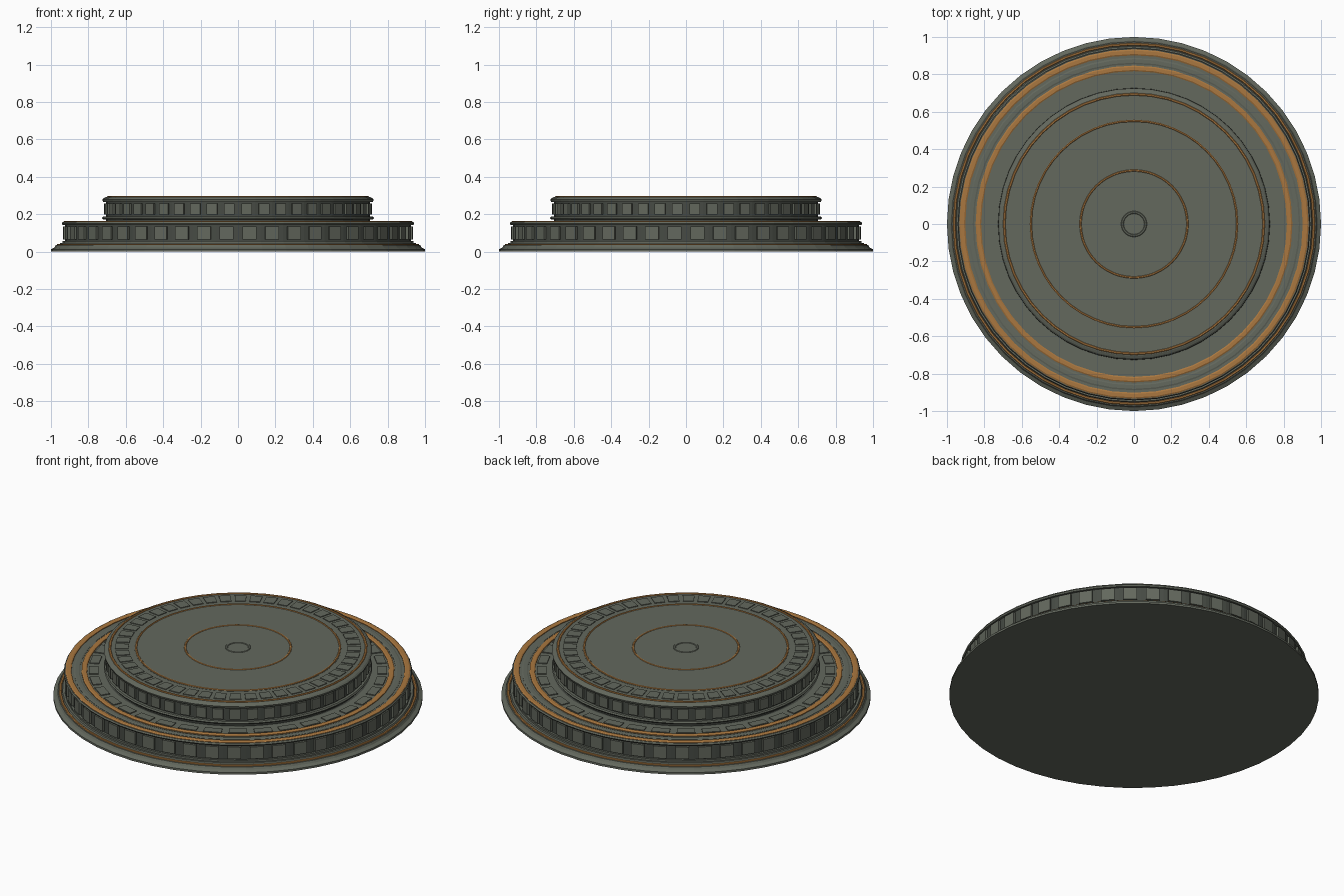
import bpy, bmesh, math

if "Cube" in bpy.data.objects:
    bpy.data.objects.remove(bpy.data.objects["Cube"])

SEG = 48
TAU = 2 * math.pi


def material(name, rgb):
    m = bpy.data.materials.new(name)
    m.diffuse_color = (*rgb, 1)
    m.use_nodes = True
    m.node_tree.nodes["Principled BSDF"].inputs["Base Color"].default_value = m.diffuse_color
    return m


STONE = material("grey green", (0.125, 0.138, 0.110))
DARK = material("dark grey green", (0.062, 0.070, 0.058))
COPPER = material("copper", (0.40, 0.185, 0.05))


def finish(bm, name, mat):
    bmesh.ops.recalc_face_normals(bm, faces=bm.faces)
    me = bpy.data.meshes.new(name)
    bm.to_mesh(me)
    bm.free()
    me.materials.append(mat)
    ob = bpy.data.objects.new(name, me)
    bpy.context.collection.objects.link(ob)
    return ob


def lathe(name, profile, mat, closed=False, seg=SEG):
    """Spin (radius, z) points; open profiles get capped at both ends."""
    bm = bmesh.new()
    rings = [[bm.verts.new((r * math.cos(TAU * i / seg), r * math.sin(TAU * i / seg), z))
              for i in range(seg)] for r, z in profile]
    pairs = list(zip(rings, rings[1:]))
    if closed:
        pairs.append((rings[-1], rings[0]))
    else:
        bm.faces.new(rings[0])
        bm.faces.new(rings[-1])
    for a, b in pairs:
        for i in range(seg):
            j = (i + 1) % seg
            bm.faces.new((a[i], a[j], b[j], b[i]))
    return finish(bm, name, mat)


def band(name, r, w, z, h, mat):
    """Raised ring with bevelled top, centred on radius r."""
    a, b, c = r - w / 2, r + w / 2, w * 0.22
    return lathe(name, [(a, z), (b, z), (b, z + h * .6), (b - c, z + h),
                        (a + c, z + h), (a, z + h * .6)], mat, True)


def panels(name, n, r0, r1, z0, z1, fill, mat):
    """Circle of n curved-block panels filling a share of each step."""
    bm = bmesh.new()
    for k in range(n):
        mid, half = TAU * (k + .5) / n, math.pi / n * fill
        v = [bm.verts.new((r * math.cos(t), r * math.sin(t), z))
             for z in (z0, z1)
             for r, t in ((r0, mid - half), (r1, mid - half), (r1, mid + half), (r0, mid + half))]
        for f in ((0, 1, 2, 3), (4, 5, 6, 7), (0, 1, 5, 4), (1, 2, 6, 5), (2, 3, 7, 6), (3, 0, 4, 7)):
            bm.faces.new([v[i] for i in f])
    return finish(bm, name, mat)


# Foot plate
lathe("foot_plate", [(1.0, 0), (1.0, .012), (.982, .022), (.975, .034), (.955, .036),
                     (.95, .046), (.92, .046)], STONE)
band("foot_copper_ring", .962, .014, .032, .009, COPPER)

# Lower tier: drum, mouldings, deck
lathe("lower_drum", [(.925, .04), (.925, .155)], DARK)
lathe("lower_drum_base_moulding", [(.915, .046), (.938, .046), (.938, .057), (.915, .057)], STONE, True)
lathe("lower_drum_top_moulding", [(.91, .142), (.938, .142), (.943, .150), (.938, .158),
                                  (.91, .158)], STONE, True)
panels("lower_side_panels", 48, .90, .937, .064, .135, .6, STONE)
lathe("lower_deck", [(.93, .150), (.93, .156), (.72, .156), (.72, .150)], STONE, True)
band("lower_outer_copper_ring", .918, .032, .155, .009, COPPER)
band("lower_deck_step", .872, .034, .154, .006, STONE)
band("lower_inner_copper_ring", .832, .030, .155, .009, COPPER)
panels("lower_deck_panels", 36, .757, .808, .15, .161, .72, STONE)

# Upper tier: drum, mouldings, top plate
lathe("upper_drum", [(.706, .15), (.706, .285)], DARK)
lathe("upper_drum_base_moulding", [(.69, .172), (.722, .172), (.727, .179), (.722, .187),
                                   (.69, .187)], STONE, True)
panels("upper_side_panels", 48, .68, .717, .197, .257, .62, STONE)
lathe("upper_top_plate", [(.70, .266), (.722, .266), (.726, .278), (.718, .286),
                          (.705, .292), (.60, .292)], STONE)
band("upper_copper_ring", .694, .013, .29, .007, COPPER)
panels("upper_top_panels", 48, .592, .665, .285, .296, .74, STONE)
lathe("upper_centre_plate", [(.56, .285), (.56, .293), (.55, .295)], STONE)
band("outer_copper_inlay", .552, .011, .292, .006, COPPER)
band("inner_copper_inlay", .286, .011, .292, .006, COPPER)
band("centre_ring", .062, .014, .292, .006, STONE)
